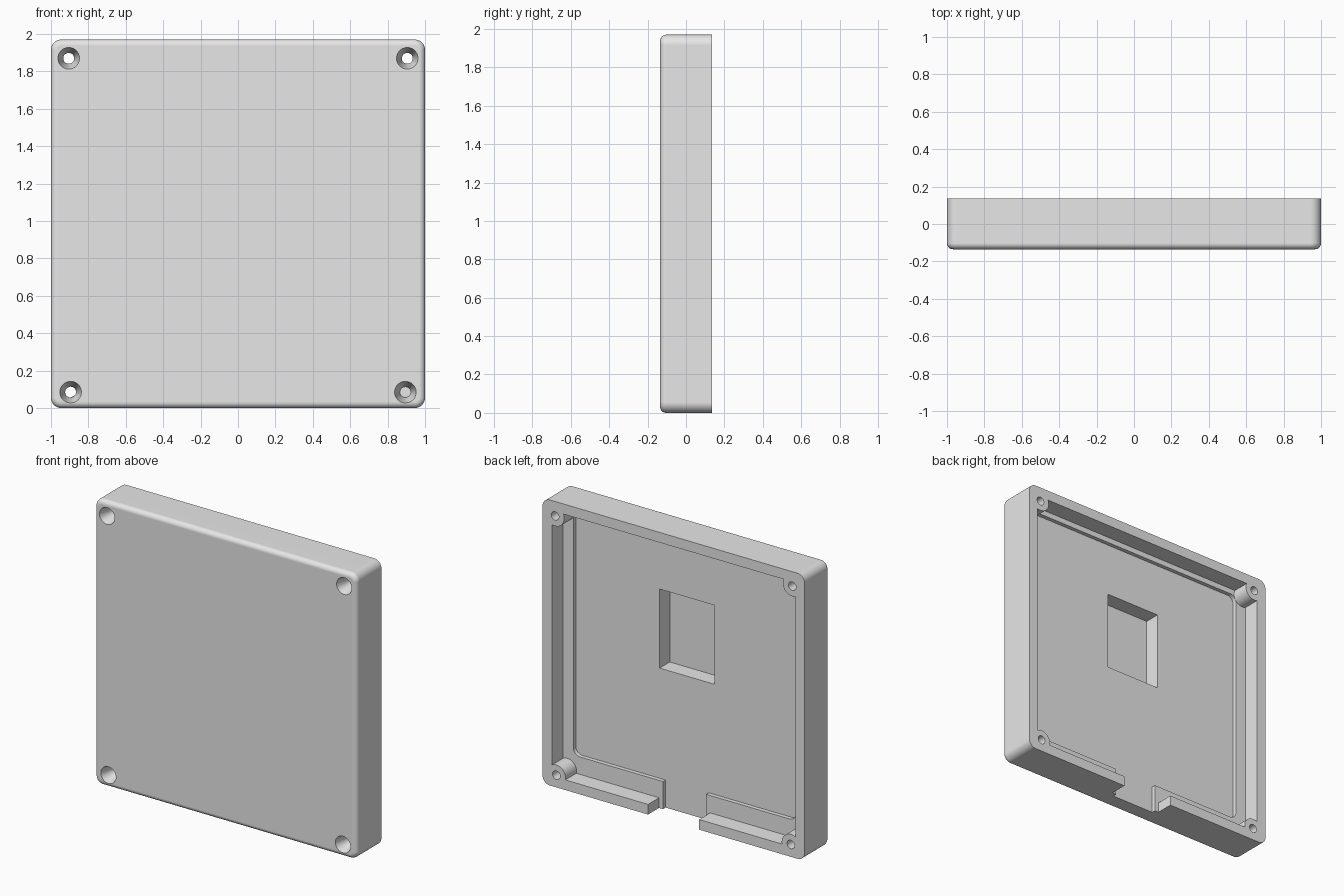
import bpy, bmesh, math
from mathutils import Matrix, Vector

cube = bpy.data.objects.get("Cube")
if cube:
    bpy.data.objects.remove(cube, do_unlink=True)

HEIGHT = 1.97
BACK = 0.135            # open side of the case
FRONT = -0.135
LEDGE = BACK - 0.12     # ledge that runs round the cavity
FLOOR = BACK - 0.148    # main inner floor
OUT = 0.3               # cutters start well outside the case

grey = bpy.data.materials.new("plain_grey")
grey.use_nodes = True
grey.diffuse_color = (0.8, 0.8, 0.8, 1)
grey.node_tree.nodes["Principled BSDF"].inputs["Base Color"].default_value = grey.diffuse_color


def add_object(name, bm):
    bmesh.ops.recalc_face_normals(bm, faces=bm.faces)
    mesh = bpy.data.meshes.new(name)
    bm.to_mesh(mesh)
    bm.free()
    mesh.materials.append(grey)
    obj = bpy.data.objects.new(name, mesh)
    bpy.context.collection.objects.link(obj)
    return obj


def block(name, x, y, z, corner=0.0, front_round=0.0):
    """Box between pairs of limits, with optional rounded corners and front edge."""
    bm = bmesh.new()
    bmesh.ops.create_cube(bm, size=1)
    for v in bm.verts:
        v.co = Vector([a[0] if c < 0 else a[1] for a, c in zip((x, y, z), v.co)])
    if corner:
        edges = [e for e in bm.edges if abs(e.verts[0].co.y - e.verts[1].co.y) > 0.01]
        bmesh.ops.bevel(bm, geom=edges, offset=corner, segments=8, profile=0.5, affect='EDGES')
    if front_round:
        edges = [e for e in bm.edges if all(v.co.y < y[0] + 0.001 for v in e.verts)]
        bmesh.ops.bevel(bm, geom=edges, offset=front_round, segments=6, profile=0.5, affect='EDGES')
    return add_object(name, bm)


def round_bar(name, x, z, y, r_front, r_back):
    """Cylinder or cone lying along y."""
    bm = bmesh.new()
    place = Matrix.Translation((x, sum(y) / 2, z)) @ Matrix.Rotation(math.radians(-90), 4, 'X')
    bmesh.ops.create_cone(bm, cap_ends=True, segments=40, radius1=r_front, radius2=r_back,
                          depth=y[1] - y[0], matrix=place)
    return add_object(name, bm)


def combine(target, tool, operation):
    tool.hide_render = True
    mod = target.modifiers.new("combine", 'BOOLEAN')
    mod.operation = operation
    mod.solver = 'EXACT'
    mod.object = tool
    bpy.context.view_layer.objects.active = target
    bpy.ops.object.modifier_apply(modifier=mod.name)
    bpy.data.objects.remove(tool, do_unlink=True)


# Outer shell
case = block("case_half", (-1, 1), (FRONT, BACK), (0, HEIGHT), 0.055, 0.032)

# Cavity, gap in the bottom wall, inner floor, cable slot and component pocket
for cutter in (
    block("cavity", (-0.93, 0.93), (LEDGE, OUT), (0.07, 1.90)),
    block("wall_gap", (-0.195, 0.195), (LEDGE, OUT), (-0.1, 0.1)),
    block("inner_floor", (-0.85, 0.85), (FLOOR, OUT), (0.19, 1.862), 0.05),
    block("cable_slot", (-0.165, 0.165), (FLOOR, OUT), (-0.1, 0.25)),
    block("pocket", (-0.21, 0.21), (FLOOR - 0.11, OUT), (0.95, 1.495)),
):
    combine(case, cutter, 'DIFFERENCE')

# Screw posts with through holes and countersinks at the front
screws = [(side * x, z) for x, z in ((0.905, 1.87), (0.895, 0.085)) for side in (-1, 1)]
for x, z in screws:
    combine(case, round_bar("post", x, z, (FLOOR - 0.02, BACK), 0.07, 0.07), 'UNION')
for x, z in screws:
    combine(case, round_bar("hole", x, z, (-OUT, OUT), 0.029, 0.029), 'DIFFERENCE')
    combine(case, round_bar("sink", x, z, (FRONT - 0.001, FRONT + 0.11), 0.058, 0.029), 'DIFFERENCE')

# Smooth fillets, flat faces
bpy.ops.object.select_all(action='DESELECT')
case.select_set(True)
bpy.context.view_layer.objects.active = case
bpy.ops.object.shade_smooth_by_angle(angle=math.radians(30))
weighted = case.modifiers.new("even_shading", 'WEIGHTED_NORMAL')
weighted.keep_sharp = True
